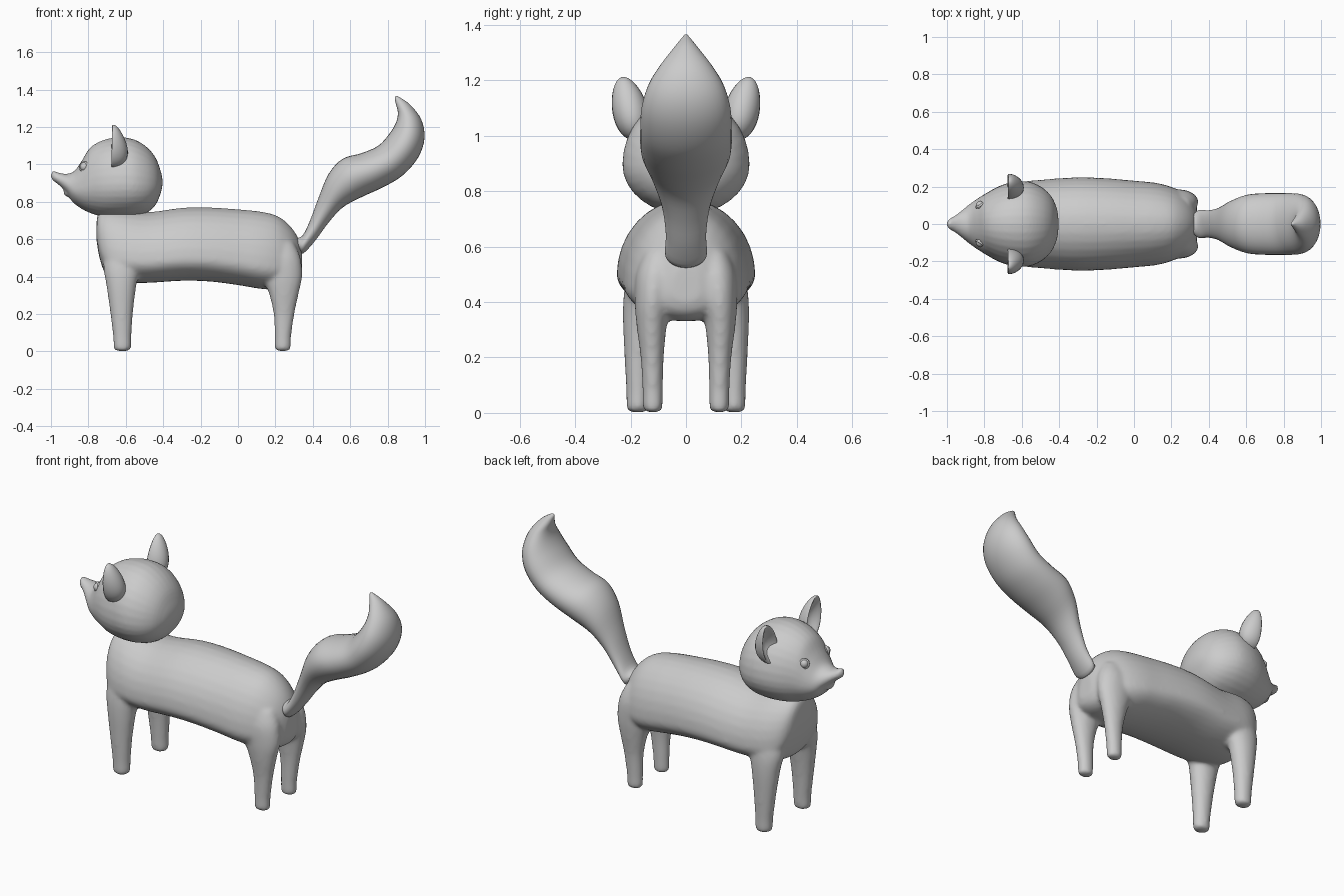
import bpy, bmesh, math
from mathutils import Vector

if "Cube" in bpy.data.objects:
    bpy.data.objects.remove(bpy.data.objects["Cube"])

fur = bpy.data.materials.new("soft grey")
fur.diffuse_color = (0.6, 0.6, 0.6, 1)
fur.use_nodes = True
fur.node_tree.nodes["Principled BSDF"].inputs["Base Color"].default_value = fur.diffuse_color


def smooth_path(rows, steps=4):
    """Catmull-Rom interpolation through rows of numbers."""
    out = []
    for i in range(len(rows) - 1):
        a, b = rows[max(i - 1, 0)], rows[i]
        c, d = rows[i + 1], rows[min(i + 2, len(rows) - 1)]
        for s in range(steps):
            t = s / steps
            out.append([0.5 * (2 * q + (r - p) * t + (2 * p - 5 * q + 4 * r - u) * t * t
                               + (3 * q - p - 3 * r + u) * t ** 3)
                        for p, q, r, u in zip(a, b, c, d)])
    out.append(list(rows[-1]))
    return out


def loft(bm, rows, mid=0.5, side=1, n=32):
    """Rows: upper x,z, lower x,z, half width, y centre. mid = height of widest point."""
    rings = []
    for x1, z1, x2, z2, w, yc in smooth_path(rows):
        top, low = Vector((x1, 0, z1)), Vector((x2, 0, z2))
        ring = []
        for k in range(n):
            a = 2 * math.pi * k / n
            s = math.sin(a)
            p = low.lerp(top, mid + s * ((1 - mid) if s > 0 else mid))
            p.y = side * (yc + max(w, 0.001) * math.cos(a))
            ring.append(bm.verts.new(p))
        rings.append(ring)
    faces = [bm.faces.new(rings[0]), bm.faces.new(rings[-1])]
    for r, q in zip(rings, rings[1:]):
        for k in range(n):
            j = (k + 1) % n
            faces.append(bm.faces.new((r[k], r[j], q[j], q[k])))
    bmesh.ops.recalc_face_normals(bm, faces=faces)


def finish(bm, name, voxel=0, smooth=0):
    me = bpy.data.meshes.new(name)
    bm.to_mesh(me)
    bm.free()
    me.materials.append(fur)
    me.polygons.foreach_set("use_smooth", [True] * len(me.polygons))
    ob = bpy.data.objects.new(name, me)
    bpy.context.collection.objects.link(ob)
    if voxel:
        m = ob.modifiers.new("blend", 'REMESH')
        m.mode, m.voxel_size, m.use_smooth_shade = 'VOXEL', voxel, True
        m = ob.modifiers.new("soften", 'SMOOTH')
        m.factor, m.iterations = 0.5, smooth
    return ob


def ball(bm, centre, size):
    for v in bmesh.ops.create_uvsphere(bm, u_segments=24, v_segments=16, radius=1)["verts"]:
        v.co = Vector(centre) + Vector(a * b for a, b in zip(v.co, size))


# Torso with four legs blended into it
bm = bmesh.new()
torso = [(-.757, .66, -.757, .60, .06, 0), (-.75, .73, -.74, .50, .13, 0),
         (-.71, .76, -.70, .40, .185, 0), (-.62, .76, -.62, .37, .222, 0),
         (-.48, .745, -.48, .367, .238, 0), (-.30, .768, -.30, .378, .25, 0),
         (-.15, .77, -.15, .374, .245, 0), (0, .76, 0, .355, .232, 0),
         (.12, .748, .12, .335, .22, 0), (.21, .725, .21, .33, .195, 0),
         (.28, .67, .28, .335, .155, 0), (.325, .60, .325, .36, .10, 0),
         (.342, .53, .342, .40, .05, 0)]
loft(bm, torso, mid=0.3)
front_leg = [(-.645, .002, -.595, .002, .025, .174), (-.664, .015, -.572, .015, .04, .174),
             (-.668, .08, -.570, .08, .043, .173), (-.685, .22, -.560, .22, .052, .171),
             (-.705, .36, -.542, .36, .064, .164), (-.72, .46, -.52, .46, .07, .15),
             (-.70, .58, -.54, .58, .06, .13)]
rear_leg = [(.215, .002, .265, .002, .022, .12), (.197, .015, .282, .015, .035, .12),
            (.196, .08, .285, .08, .037, .12), (.190, .20, .302, .20, .042, .122),
            (.165, .31, .325, .31, .054, .124), (.13, .40, .343, .40, .065, .12),
            (.13, .50, .335, .50, .07, .11), (.16, .58, .30, .58, .05, .10)]
for side in (1, -1):
    loft(bm, front_leg, side=side)
    loft(bm, rear_leg, side=side)
finish(bm, "body_and_legs", 0.011, 9)

# Head with pointed snout, lower jaw and cheeks
bm = bmesh.new()
head = [(-1.0, .945, -1.0, .93, .008, 0), (-.99, .965, -.988, .913, .026, 0),
        (-.955, .955, -.955, .888, .046, 0), (-.915, .95, -.915, .845, .077, 0),
        (-.875, .965, -.885, .80, .105, 0), (-.835, 1.02, -.84, .765, .135, 0),
        (-.79, 1.09, -.79, .74, .165, 0), (-.72, 1.13, -.72, .72, .203, 0),
        (-.64, 1.145, -.64, .715, .226, 0), (-.56, 1.135, -.56, .72, .226, 0),
        (-.49, 1.095, -.49, .74, .195, 0), (-.44, 1.035, -.44, .785, .145, 0),
        (-.412, .96, -.412, .85, .08, 0), (-.404, .92, -.404, .89, .025, 0)]
loft(bm, head, mid=0.42)
ball(bm, (-.893, 0, .85), (.04, .05, .026))
finish(bm, "head", 0.009, 3)

# Cupped ears leaning outward
for side, label in ((1, "left"), (-1, "right")):
    bm = bmesh.new()
    ball(bm, (0, 0, 0), (1, 1, 1))
    for v in bm.verts:
        x, y, z = v.co
        depth = .075 * x if x > 0 else .09 * x * x + .05 * x
        depth *= 1 - .35 * z
        lean = math.radians(14)
        y, z = y * (.064 - .01 * z), z * .117
        v.co = (-.668 + depth,
                side * (.203 + y * math.cos(lean) + z * math.sin(lean)),
                1.098 + z * math.cos(lean) - y * math.sin(lean))
    bmesh.ops.recalc_face_normals(bm, faces=bm.faces)
    finish(bm, label + "_ear")

    # Eyeball with a raised lid ring
    eye = Vector((-.822, side * .1, .988))
    bm = bmesh.new()
    ball(bm, eye, (.022, .022, .024))
    finish(bm, label + "_eye")
    facing = Vector((-.55, side * .8, .22))
    bpy.ops.mesh.primitive_torus_add(
        location=eye + facing * .004, rotation=facing.to_track_quat('Z', 'Y').to_euler(),
        major_radius=.023, minor_radius=.006, major_segments=24, minor_segments=8)
    lid = bpy.context.object
    lid.name = label + "_eyelid"
    lid.data.materials.append(fur)
    bpy.ops.object.shade_smooth()

# Bushy tail sweeping up to a curled tip
bm = bmesh.new()
tail = [(.305, .605, .325, .54, .05, 0), (.345, .62, .35, .525, .075, 0),
        (.385, .70, .415, .595, .073, 0), (.43, .82, .485, .69, .088, 0),
        (.485, .95, .56, .77, .125, 0), (.56, 1.03, .66, .825, .157, 0),
        (.66, 1.06, .78, .88, .165, 0), (.75, 1.10, .885, .945, .165, 0),
        (.81, 1.165, .965, 1.04, .16, 0), (.845, 1.225, .997, 1.14, .135, 0),
        (.855, 1.275, .98, 1.24, .09, 0), (.845, 1.32, .92, 1.32, .042, 0),
        (.838, 1.352, .862, 1.36, .012, 0), (.842, 1.364, .85, 1.366, .003, 0)]
loft(bm, tail)
finish(bm, "tail")
